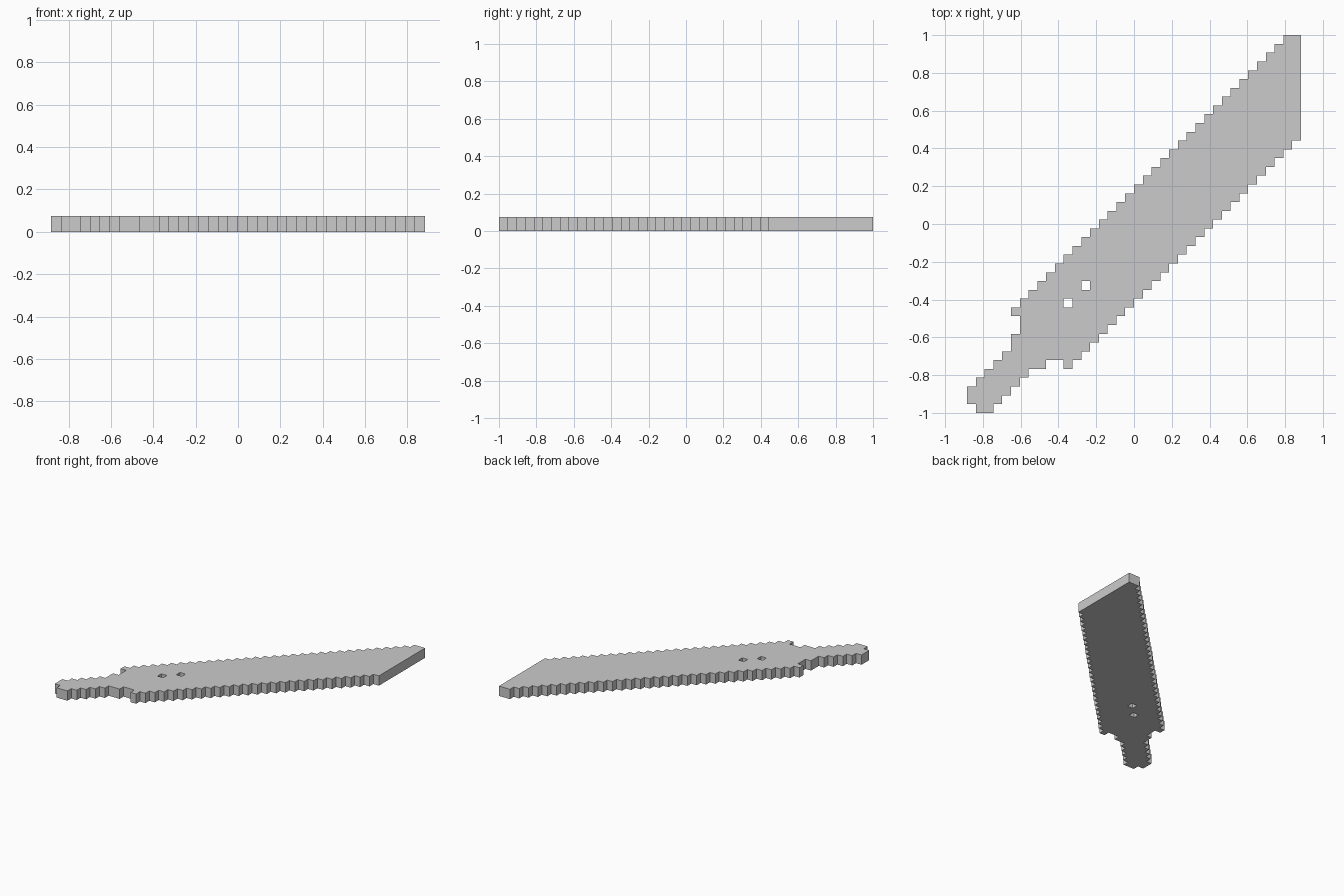
import bpy, bmesh, math

if "Cube" in bpy.data.objects:
    bpy.data.objects.remove(bpy.data.objects["Cube"])

CELL = 2 / 43          # the outline is a 38 x 43 grid of square steps
COLS, ROWS = 38, 43
THICK = 0.075

spans = {}             # row (from the top) -> list of (first column, end column)

# blade: diagonal band, one step per row, cut off straight on the right
for r in range(31):
    spans[r] = [(36 - r, min(COLS, 49 - r))]

# shoulder and neck: left edge per row, right edge continues the diagonal
for r, left in zip(range(31, 37), (5, 6, 6, 5, 5, 4)):
    spans[r] = [(left, 49 - r)]

# handle tang, with the blade's lower heel on its first row
spans[37] = [(3, 9), (11, 12)]
for r, span in zip(range(38, ROWS), ((2, 7), (1, 6), (0, 5), (0, 4), (1, 3))):
    spans[r] = [span]

# rivet holes
holes = {(13, 28), (11, 30)}


def build_plate(name):
    bm = bmesh.new()
    verts = {}

    def corner(c, r):
        if (c, r) not in verts:
            verts[c, r] = bm.verts.new(((c - COLS / 2) * CELL, (ROWS / 2 - r) * CELL, 0))
        return verts[c, r]

    for r, row in spans.items():
        for a, b in row:
            for c in range(a, b):
                if (c, r) not in holes:
                    bm.faces.new([corner(c, r + 1), corner(c + 1, r + 1),
                                  corner(c + 1, r), corner(c, r)])

    # thicken the flat shape, then merge coplanar cells
    ext = bmesh.ops.extrude_face_region(bm, geom=bm.faces[:], use_keep_orig=True)
    top = [v for v in ext["geom"] if isinstance(v, bmesh.types.BMVert)]
    bmesh.ops.translate(bm, verts=top, vec=(0, 0, THICK))
    bmesh.ops.recalc_face_normals(bm, faces=bm.faces[:])
    bmesh.ops.dissolve_limit(bm, angle_limit=math.radians(1),
                             verts=bm.verts[:], edges=bm.edges[:])

    mesh = bpy.data.meshes.new(name)
    bm.to_mesh(mesh)
    bm.free()
    obj = bpy.data.objects.new(name, mesh)
    bpy.context.collection.objects.link(obj)
    return obj


build_plate("stepped_blade")
